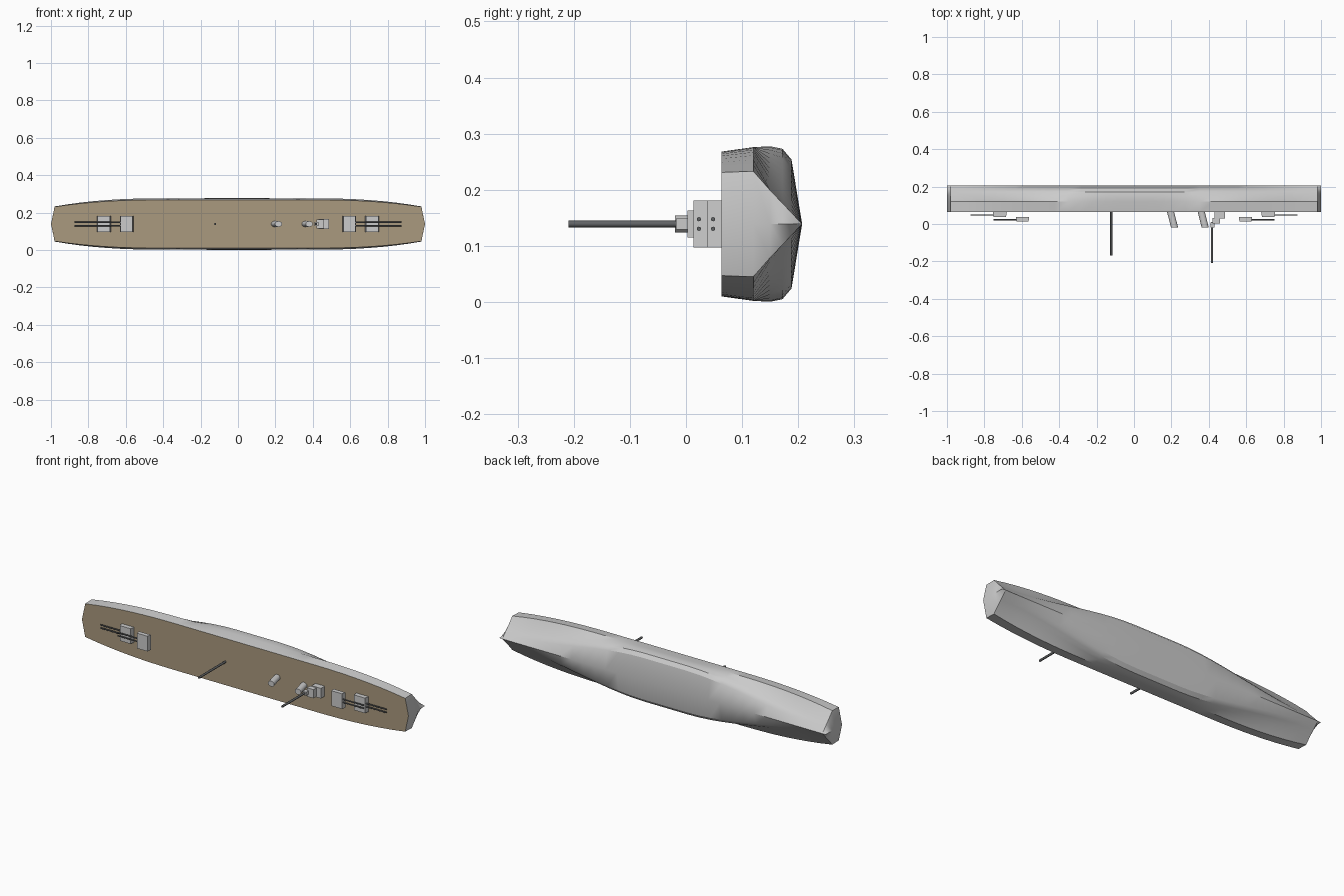
import bpy, bmesh, math
from mathutils import Vector, Matrix

if "Cube" in bpy.data.objects:
    bpy.data.objects.remove(bpy.data.objects["Cube"])

ZC = 0.139      # centreline height (ship lies on its side, deck facing -y)
DECK = 0.063


def material(name, col):
    m = bpy.data.materials.new(name)
    m.diffuse_color = (*col, 1)
    m.use_nodes = True
    m.node_tree.nodes["Principled BSDF"].inputs["Base Color"].default_value = m.diffuse_color
    return m


tan = material("deck_tan", (0.40, 0.32, 0.21))
dark = material("dark_metal", (0.12, 0.125, 0.13))


def finish(bm, name, mat=None, smooth=None):
    me = bpy.data.meshes.new(name)
    bm.to_mesh(me)
    bm.free()
    ob = bpy.data.objects.new(name, me)
    bpy.context.collection.objects.link(ob)
    if mat:
        me.materials.append(mat)
    if smooth:
        bpy.ops.object.select_all(action='DESELECT')
        ob.select_set(True)
        bpy.context.view_layer.objects.active = ob
        bpy.ops.object.shade_smooth_by_angle(angle=math.radians(smooth))
    return ob


def box(name, x, y, half, taper=0.0):
    """Box from x range, y range (deck side last) and half width; taper narrows the roof."""
    bm = bmesh.new()
    bmesh.ops.create_cube(bm, size=1)
    for v in bm.verts:
        roof = v.co.y < 0
        k = 1 - taper if roof else 1
        v.co = Vector(((x[0] + x[1]) / 2 + v.co.x * (x[1] - x[0]) * k,
                       y[0] if roof else y[1],
                       ZC + v.co.z * 2 * half))
    return finish(bm, name)


def rod(name, a, b, r, seg=8, mat=None):
    a, b = Vector(a), Vector(b)
    bm = bmesh.new()
    bmesh.ops.create_cone(bm, cap_ends=True, segments=seg, radius1=r, radius2=r, depth=(b - a).length)
    rot = (b - a).to_track_quat('Z', 'Y').to_matrix().to_4x4()
    bmesh.ops.transform(bm, matrix=Matrix.Translation((a + b) / 2) @ rot, verts=bm.verts)
    return finish(bm, name, mat, 50)


# Hull sections: full amidships, V-shaped at the ends
MID = [(0.129, DECK), (0.137, 0.12), (0.1385, 0.15), (0.134, 0.172), (0.115, 0.188), (0, 0.207)]
END = [(0.092, DECK), (0.094, 0.12), (0.060, 0.15), (0.037, 0.172), (0.020, 0.188), (0, 0.207)]


def section(x):
    a = abs(x)
    if a > 0.99:
        return [(0, y) for _, y in END]
    upper = 1 - max(0, (a - 0.4) / 0.58) ** 2.4
    t = min(1, max(0, (0.98 - a) / 0.85))
    lower = t * t * (3 - 2 * t)
    return [(e[0] + (m[0] - e[0]) * (upper if i < 2 else lower), m[1])
            for i, (m, e) in enumerate(zip(MID, END))]


stations = [-1.0] + [-0.98 + 1.96 * i / 28 for i in range(29)] + [1.0]
bm = bmesh.new()
rings = []
for x in stations:
    s = section(x)
    pts = [(w, y) for w, y in s] + [(-w, y) for w, y in reversed(s[:-1])]
    rings.append([bm.verts.new((x, y, ZC + w)) for w, y in pts])
for r0, r1 in zip(rings, rings[1:]):
    for i in range(len(r0) - 1):
        bm.faces.new((r0[i], r0[i + 1], r1[i + 1], r1[i]))
bmesh.ops.remove_doubles(bm, verts=bm.verts, dist=1e-5)
bmesh.ops.recalc_face_normals(bm, faces=bm.faces)
finish(bm, "hull", None, 30)

# Deck
bm = bmesh.new()
edge = [(x, section(x)[0][0]) for x in stations]
loop = [(x, w) for x, w in edge] + [(x, -w) for x, w in reversed(edge[1:-1])]
f = bm.faces.new([bm.verts.new((x, DECK, ZC + w)) for x, w in loop])
f.normal_update()
if f.normal.y > 0:
    f.normal_flip()
finish(bm, "deck", tan)

# Twin-gun turrets, a low outer and a raised inner one at each end
for s, end in ((-1, "left"), (1, "right")):
    for name, x0, x1, y0, y1, tip in (("outer", 0.68, 0.755, 0.0375, DECK, 0.875),
                                      ("inner", 0.56, 0.632, 0.013, 0.037, 0.752)):
        box(f"{name}_turret_{end}", sorted((s * x0, s * x1)), (y0, y1), 0.042, 0.12)
        for k in (-1, 1):
            z, y = ZC + k * 0.0085, (y0 + y1) / 2 - 0.002
            rod(f"{name}_gun_{end}", (s * (x0 + 0.01), y, z), (s * tip, y, z), 0.0038, 8, dark)

# Raked funnels
for i, x in enumerate((0.196, 0.36)):
    bm = bmesh.new()
    n = 16
    rows = [[bm.verts.new((x + dx + 0.019 * math.cos(2 * math.pi * j / n), y,
                           ZC + 0.0155 * math.sin(2 * math.pi * j / n))) for j in range(n)]
            for dx, y in ((0, DECK), (0.021, -0.02))]
    for j in range(n):
        k = (j + 1) % n
        bm.faces.new((rows[0][j], rows[0][k], rows[1][k], rows[1][j]))
    for r in rows:
        bm.faces.new(r)
    bmesh.ops.recalc_face_normals(bm, faces=bm.faces)
    finish(bm, f"funnel_{i + 1}", None, 40)

# Stepped bridge
box("bridge_base", (0.43, 0.487), (0.03, DECK), 0.028)
box("bridge_upper", (0.42, 0.46), (0.003, 0.031), 0.024)
box("bridge_top", (0.408, 0.43), (-0.018, 0.008), 0.010)

# Masts
rod("main_mast", (-0.122, DECK, ZC), (-0.122, -0.168, ZC), 0.006, 8, dark)
rod("fore_mast", (0.417, 0.01, ZC), (0.417, -0.209, ZC), 0.006, 8, dark)
